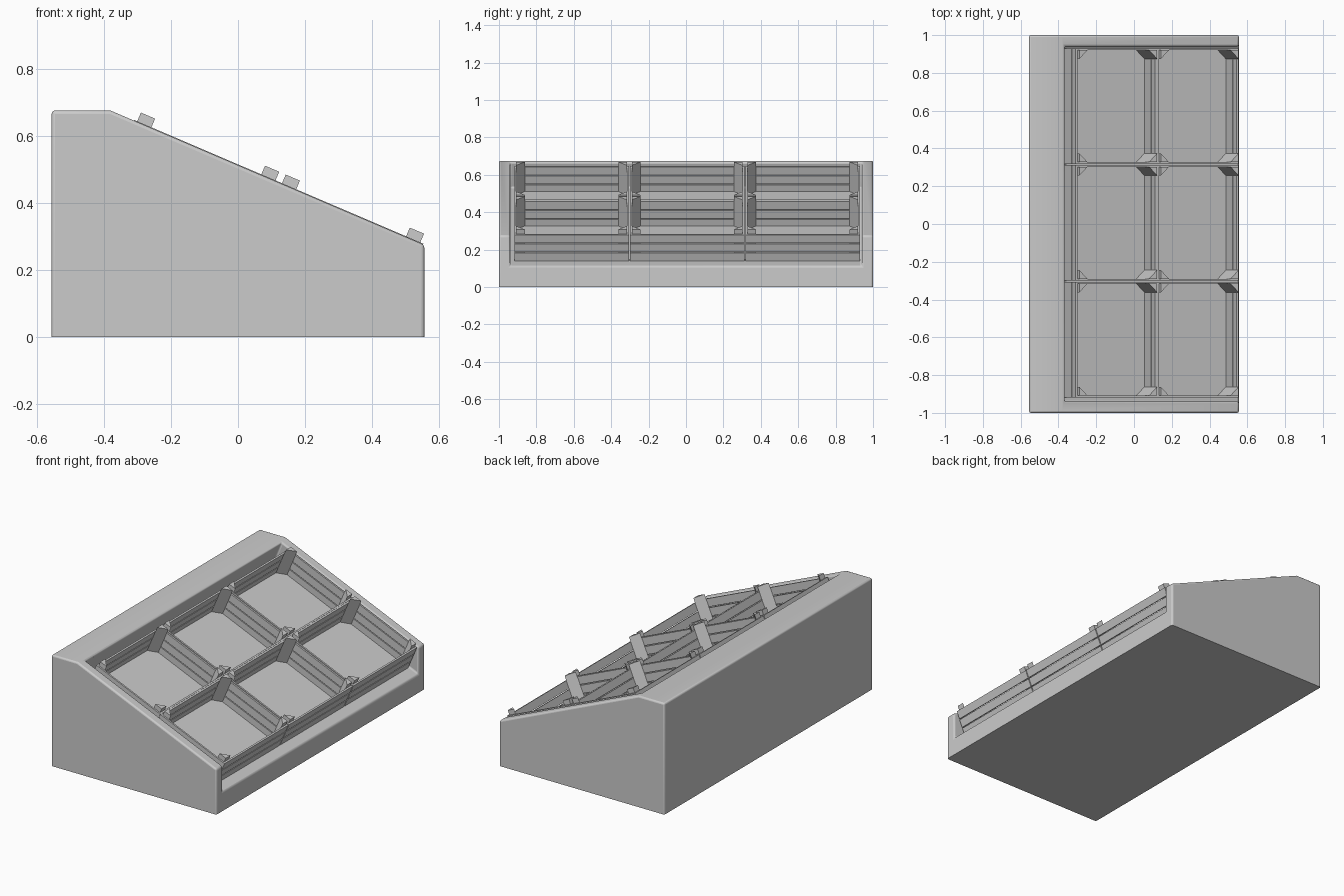
import bpy, bmesh, math
from mathutils import Matrix, Vector

if "Cube" in bpy.data.objects:
    bpy.data.objects.remove(bpy.data.objects["Cube"])

ANG = math.atan2(0.40, 0.935)
# Slope frame: u runs down the slope, w is its normal, origin at the crest
SLOPE = Matrix.Translation((-0.38, 0, 0.675)) @ Matrix.Rotation(ANG, 4, 'Y')


def finish(name, bm, matrix=None):
    bmesh.ops.recalc_face_normals(bm, faces=bm.faces)
    me = bpy.data.meshes.new(name)
    bm.to_mesh(me)
    bm.free()
    ob = bpy.data.objects.new(name, me)
    bpy.context.collection.objects.link(ob)
    if matrix:
        ob.matrix_world = matrix
    return ob


def add_box(bm, lo, hi):
    lo, hi = Vector(lo), Vector(hi)
    m = Matrix.Translation((lo + hi) / 2) @ Matrix.Diagonal((*(hi - lo), 1))
    bmesh.ops.create_cube(bm, size=1, matrix=m)


def add_prism(bm, pts, offset):
    f = bm.faces.new([bm.verts.new(p) for p in pts])
    r = bmesh.ops.extrude_face_region(bm, geom=[f])
    bmesh.ops.translate(bm, vec=offset,
                        verts=[v for v in r['geom'] if isinstance(v, bmesh.types.BMVert)])


# Stand body: wedge profile extruded along y
bm = bmesh.new()
profile = [(-0.555, 0), (0.555, 0), (0.555, 0.275), (-0.38, 0.675), (-0.555, 0.675)]
add_prism(bm, [(x, -1, z) for x, z in profile], (0, 2, 0))
body = finish("stand_body", bm)

# Sloped recess, open at the front
bm = bmesh.new()
add_box(bm, (0.018, -0.94, -0.15), (1.4, 0.94, 0.4))
cutter = finish("recess_cutter", bm, SLOPE)
cutter.hide_render = True
bpy.context.view_layer.objects.active = body
body.select_set(True)
mod = body.modifiers.new("recess", 'BOOLEAN')
mod.operation = 'DIFFERENCE'
mod.solver = 'EXACT'
mod.object = cutter
bpy.ops.object.modifier_apply(modifier="recess")
bpy.data.objects.remove(cutter)

# Rounded edges everywhere except the base and the crest line
me = body.data
weights = me.attributes.new("bevel_weight_edge", 'FLOAT', 'EDGE')
for e in me.edges:
    a, b = (me.vertices[i].co for i in e.vertices)
    base = a.z < 0.001 and b.z < 0.001
    crest = abs(a.x + 0.38) < 0.002 and abs(b.x + 0.38) < 0.002
    weights.data[e.index].value = 0.0 if base or crest else 1.0
bev = body.modifiers.new("round", 'BEVEL')
bev.limit_method = 'WEIGHT'
bev.width = 0.01
bev.segments = 3
bpy.ops.object.shade_smooth_by_angle(angle=math.radians(35))

# One crate, centred in u and y, standing on the recess floor
HU, HY, T, BOTTOM = 0.234, 0.306, 0.01, -0.15
bm = bmesh.new()
add_box(bm, (-HU + T, -HY + T, BOTTOM), (HU - T, HY - T, BOTTOM + 0.008))
for i in range(3):                                   # slats
    z0 = BOTTOM + i * 0.0525
    z1 = z0 + 0.047
    for s in (-1, 1):
        u0, u1 = sorted((s * HU, s * (HU - T)))
        add_box(bm, (u0, -HY, z0), (u1, HY, z1))
        y0, y1 = sorted((s * HY, s * (HY - T)))
        add_box(bm, (-HU + T, y0, z0), (HU - T, y1, z1))
LEG = 0.046
for su in (-1, 1):                                   # triangular corner posts
    for sy in (-1, 1):
        u, y = su * (HU - T), sy * (HY - T)
        add_prism(bm, [(u, y, BOTTOM), (u - su * LEG, y, BOTTOM), (u, y - sy * LEG, BOTTOM)],
                  (0, 0, 0.18))
crate = finish("crate_1", bm)

# Two rows of three crates
spots = [(u, 0.006 + 0.618 * k) for u in (0.310, 0.779) for k in (-1, 0, 1)]
for n, (u, y) in enumerate(spots):
    ob = crate
    if n:
        ob = crate.copy()
        ob.name = f"crate_{n + 1}"
        bpy.context.collection.objects.link(ob)
    ob.matrix_world = SLOPE @ Matrix.Translation((u, y, 0))
